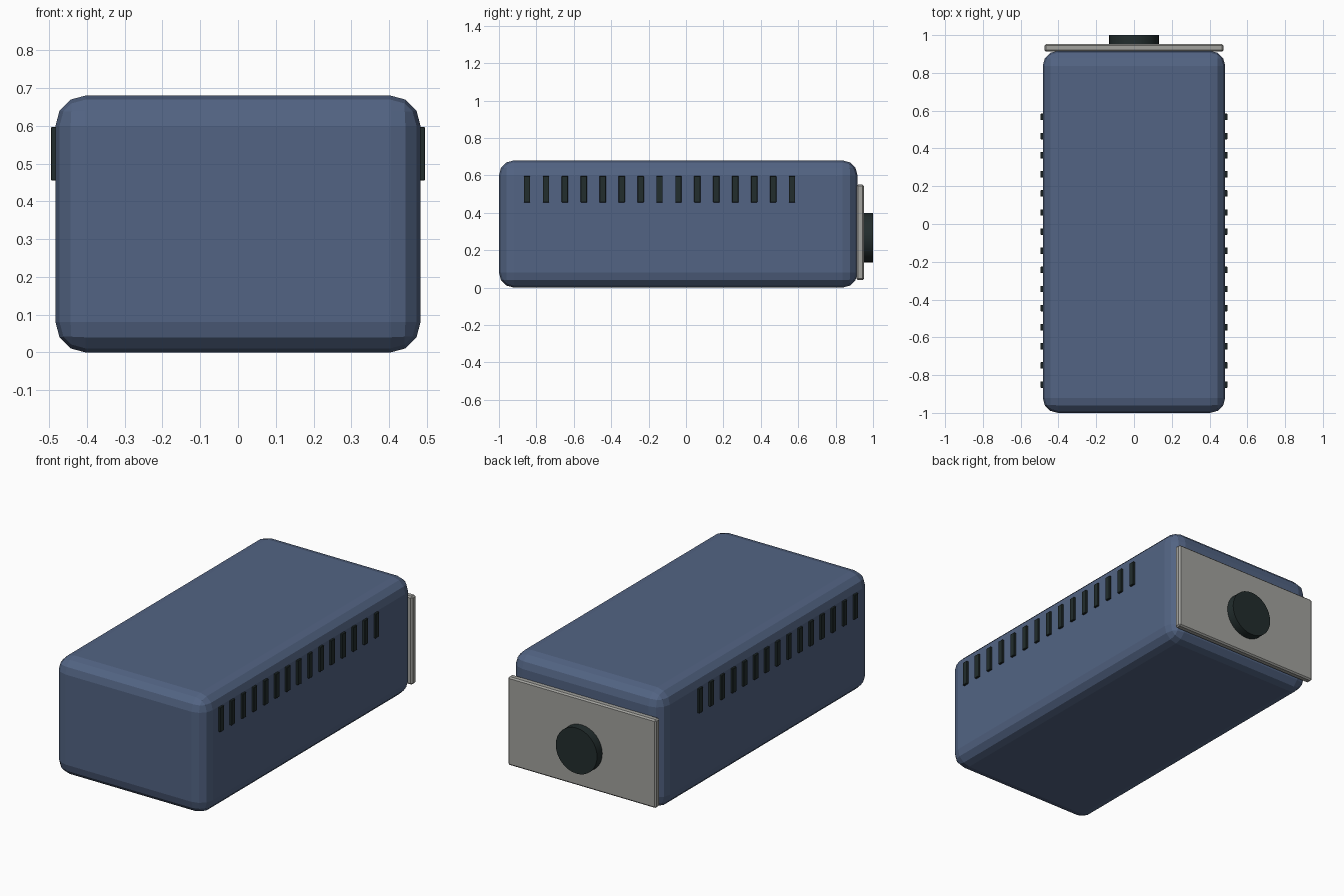
import bpy
import math

if "Cube" in bpy.data.objects:
    bpy.data.objects.remove(bpy.data.objects["Cube"])


def material(name, rgb):
    m = bpy.data.materials.new(name)
    m.diffuse_color = (*rgb, 1.0)
    m.use_nodes = True
    m.node_tree.nodes["Principled BSDF"].inputs["Base Color"].default_value = m.diffuse_color
    return m


BLUE = material("slate_blue", (0.085, 0.127, 0.228))
GREY = material("warm_grey", (0.36, 0.36, 0.34))
DARK = material("dark_green_black", (0.016, 0.026, 0.026))


def box(name, lo, hi, mat, bevel=0.0, segments=1):
    """Box spanning two corners, with optional rounded edges."""
    bpy.ops.mesh.primitive_cube_add(size=1, location=[(a + b) / 2 for a, b in zip(lo, hi)])
    ob = bpy.context.object
    ob.name = name
    ob.scale = [b - a for a, b in zip(lo, hi)]
    bpy.ops.object.transform_apply(location=False, rotation=False, scale=True)
    ob.data.materials.append(mat)
    if bevel:
        mod = ob.modifiers.new("rounded_edges", 'BEVEL')
        mod.width = bevel
        mod.segments = segments
    return ob


# Rounded main housing
box("housing", (-0.483, -1.0, 0.0), (0.483, 0.917, 0.68), BLUE, 0.08, 3)

# Rear plate
box("rear_plate", (-0.473, 0.912, 0.04), (0.473, 0.952, 0.55), GREY, 0.008, 1)

# Round knob on the rear plate
bpy.ops.mesh.primitive_cylinder_add(vertices=32, radius=0.132, depth=0.06,
                                    location=(0, 0.97, 0.267),
                                    rotation=(math.pi / 2, 0, 0))
knob = bpy.context.object
knob.name = "rear_knob"
knob.data.materials.append(DARK)
bpy.ops.object.shade_smooth_by_angle(angle=math.radians(30))

# Row of vent slats along both sides
for side, sign in (("left", -1), ("right", 1)):
    for i in range(15):
        y = -0.85 + i * 0.1012
        x0, x1 = sorted((sign * 0.470, sign * 0.495))
        box(f"{side}_vent_{i + 1}", (x0, y - 0.017, 0.455), (x1, y + 0.017, 0.597), DARK, 0.002)
